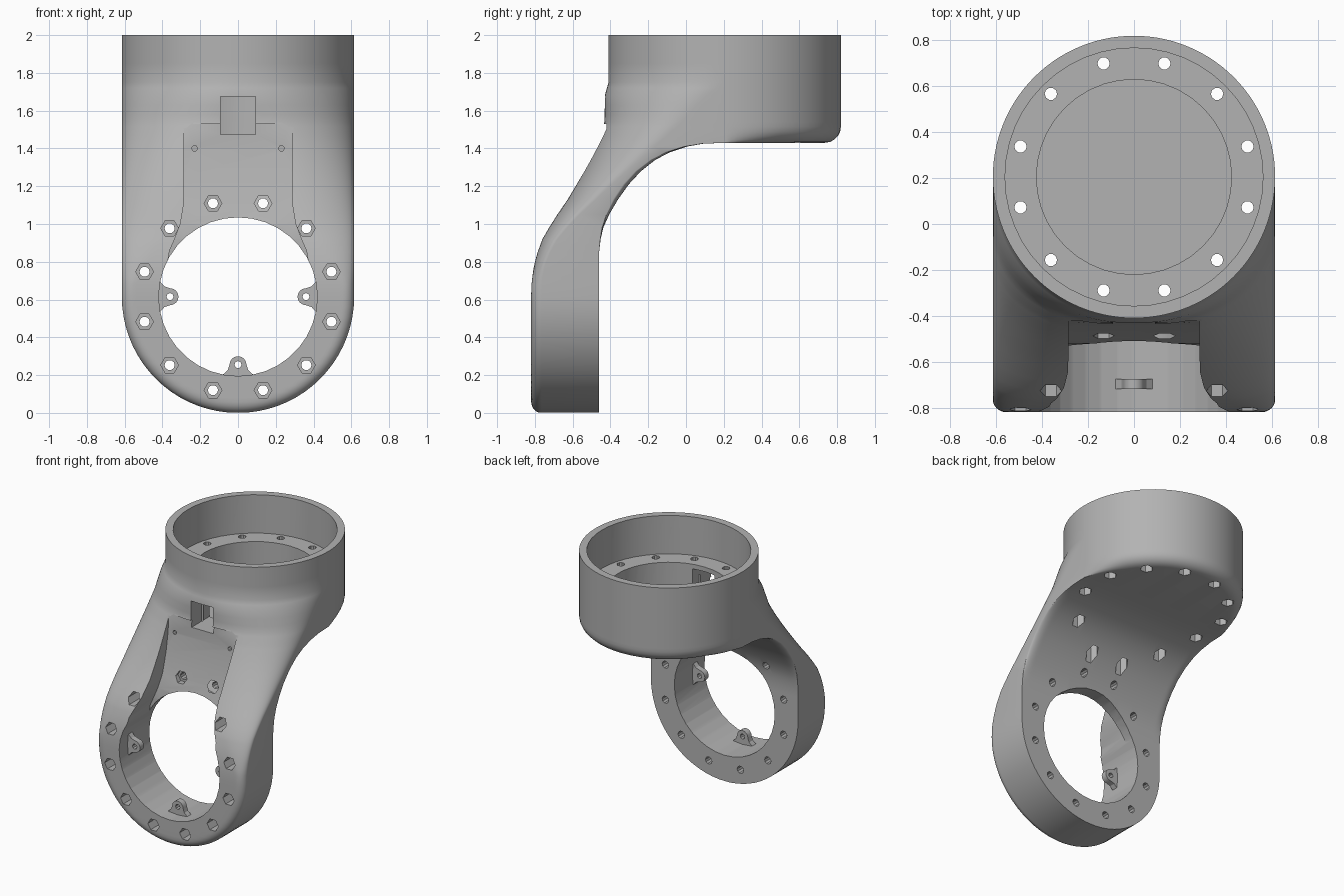
import bpy, bmesh, math
from mathutils import Matrix, Vector

if "Cube" in bpy.data.objects:
    bpy.data.objects.remove(bpy.data.objects["Cube"])

R = 0.615          # outer radius of both cups
CY = 0.205         # centre of the upper cup in y
CZ = 0.615         # centre of the lower ring in z

grey = bpy.data.materials.new("grey plastic")
grey.diffuse_color = (0.45, 0.45, 0.45, 1)
grey.use_nodes = True
grey.node_tree.nodes["Principled BSDF"].inputs["Base Color"].default_value = grey.diffuse_color


def interp(table, v):
    for (a, fa), (b, fb) in zip(table, table[1:]):
        if v <= b:
            return fa + (fb - fa) * max(0, v - a) / (b - a)
    return table[-1][1]


def skin(name, loops):
    """Closed, triangulated solid bridged through loops of equal length."""
    bm = bmesh.new()
    rings = [[bm.verts.new(p) for p in loop] for loop in loops]
    n = len(rings[0])
    for a, b in zip(rings, rings[1:]):
        for i in range(n):
            bm.faces.new((a[i], a[(i + 1) % n], b[(i + 1) % n], b[i]))
    bm.faces.new(rings[0])
    bm.faces.new(rings[-1])
    bmesh.ops.remove_doubles(bm, verts=bm.verts, dist=1e-5)
    bmesh.ops.triangulate(bm, faces=bm.faces)
    bmesh.ops.recalc_face_normals(bm, faces=bm.faces)
    me = bpy.data.meshes.new(name)
    bm.to_mesh(me)
    bm.free()
    ob = bpy.data.objects.new(name, me)
    bpy.context.collection.objects.link(ob)
    me.materials.append(grey)
    return ob


def rod(axis, x, c, lo, hi, r, n):
    """Prism along z (c is y) or along y (c is z)."""
    def ring(h):
        out = []
        for i in range(n):
            a = math.tau * i / n
            u, v = x + r * math.cos(a), c + r * math.sin(a)
            out.append((u, v, h) if axis == 'z' else (u, h, v))
        return out
    return skin("cutter", [ring(lo), ring(hi)])


def cut(target, cutters):
    for c in cutters:
        c.hide_render = True
        m = target.modifiers.new("cut", 'BOOLEAN')
        m.operation, m.solver, m.object = 'DIFFERENCE', 'EXACT', c
        bpy.context.view_layer.objects.active = target
        bpy.ops.object.modifier_apply(modifier=m.name)
        bpy.data.objects.remove(c)


# Side profiles: front ridge and rear arch, y against z
FRONT = [(0, -.82), (.66, -.82), (.75, -.81), (.83, -.793), (.92, -.76), (1.02, -.702),
         (1.12, -.632), (1.2, -.585), (1.28, -.54), (1.36, -.50), (1.45, -.462),
         (1.54, -.432), (1.68, -.43), (1.75, -.41), (2, -.41)]
REAR = [(0, -.46), (.85, -.46), (.92, -.452), (.98, -.438), (1.05, -.407), (1.13, -.36),
        (1.21, -.303), (1.28, -.238), (1.34, -.162), (1.38, -.085), (1.41, .005),
        (1.425, .09), (1.43, CY)]
N = 56


def outline(z, inset=None):
    hw = R if z > CZ else math.sqrt(max(R * R - (CZ - z) ** 2, 1e-5))
    t = min(1, max(0, (z - .7) / 1.05))
    width, depth = .06 + (R - .06) * t ** .85, .055 + (R - .055) * t * t
    # rounded lip of the arch, fading out at both of its ends
    lip = .045 * math.sin(math.pi * (z - .85) / .58) if .85 < z < 1.43 else 0

    def rear(x):
        k = min(1, max(0, (abs(x) - R + .06) / .06))
        return interp(REAR, z - lip * (1 - math.sqrt(1 - k * k)))
    pts = []
    for i in range(N + 1):                       # rounded front edge
        x = hw * math.sin(math.pi * (i / N - .5))
        rho = abs(x) if z > CZ else math.hypot(x, CZ - z)
        k = min(1, max(0, (rho - R + width) / width))
        y = interp(FRONT, z) + depth * (1 - math.sqrt(1 - k * k))
        pts.append((x, min(y, rear(x) - .01), z))
    for i in range(N + 1):                       # flat or round rear
        a = math.pi * (.5 - i / N)
        if inset is None:
            x = hw * math.sin(a)
            pts.append((x, rear(x), z))
        else:
            r = R - inset * min(1, 2 * math.cos(a))
            pts.append((r * math.sin(a), CY + r * math.cos(a), z))
    return pts


# Body: lower ring, arm and upper cup in one skin
zs = [CZ - R * math.cos(math.pi / 2 * i / 18) for i in range(19)]
zs[0] = .001
zs += [.68, .72, .76, .8, .85, .89] + [z for z, _ in REAR[2:]]
loops = [outline(z) for z in zs]
for i in range(6):                               # rounded cup base
    a = math.pi / 2 * i / 5
    loops.append(outline(1.43 + .085 * (1 - math.cos(a)), .085 * (1 - math.sin(a))))
loops += [outline(z, 0) for z in (1.54, 1.58, 1.63, 1.68, 1.72, 1.75, 1.85, 2)]
body = skin("arm_bracket", loops)

# Upper cup: wide bore, inner well and cable window
cut(body, [rod('z', 0, CY, 1.71, 2.2, .562, 48), rod('z', 0, CY, 1.47, 1.8, .425, 40)])
window = [[(x * .092, y, z) for x, y in ((-1, -.7), (1, -.7), (1, -.1), (-1, -.1))]
          for z in (1.475, 1.675)]
cut(body, [skin("window_cutter", window)])

# Lower ring bore and the channel above it
channel = [(.8, .372, -.53), (.86, .362, -.53), (.92, .335, -.53), (1, .305, -.52),
           (1.1, .288, -.49), (1.25, .285, -.452), (1.4, .285, -.427), (1.53, .285, -.42)]
cut(body, [rod('y', 0, CZ, -1, -.25, .42, 36),
           skin("channel_cutter", [[(-w, -1, z), (w, -1, z), (w, f, z), (-w, f, z)]
                                   for z, w, f in channel])])

# Bolt circles with nut pockets on both ends
for i in range(12):
    a = math.radians(15 + 30 * i)
    u, v = .512 * math.cos(a), .512 * math.sin(a)
    pocket = -.46 if v > .45 else -.6
    cut(body, [rod('z', u, CY + v, 1.2, 1.8, .027, 10), rod('z', u, CY + v, 1.0, 1.6, .045, 6),
               rod('y', u, CZ + v, -.9, -.2, .027, 10), rod('y', u, CZ + v, -1, pocket, .047, 6)])
# Small screw holes in the channel
cut(body, [rod('y', s * .23, 1.4, -.6, -.35, .016, 6) for s in (-1, 1)])
body.data.materials.clear()
body.data.materials.append(grey)
parts = [body]

# Gusseted mounting ears inside the lower ring
for name, ang in (("bottom_ear", 0), ("right_ear", 90), ("left_ear", -90)):
    prof = [(-.095, -.425), (.095, -.425), (.055, -.39)]
    prof += [(.045 * math.cos(a), -.36 + .045 * math.sin(a))
             for a in [math.pi * k / 8 for k in range(9)]] + [(-.055, -.39)]
    ear = skin(name, [[(x, y, z) for x, z in prof] for y in (-.72, -.675)])
    cut(ear, [rod('y', 0, -.36, -.8, -.6, .019, 8)])
    turn = Matrix.Rotation(math.radians(-ang), 4, 'Y')
    ear.data.transform(Matrix.Translation(Vector((0, 0, CZ))) @ turn)
    parts.append(ear)

for ob in parts:
    bpy.ops.object.select_all(action='DESELECT')
    ob.select_set(True)
    bpy.context.view_layer.objects.active = ob
    bpy.ops.object.shade_smooth_by_angle(angle=math.radians(30))
